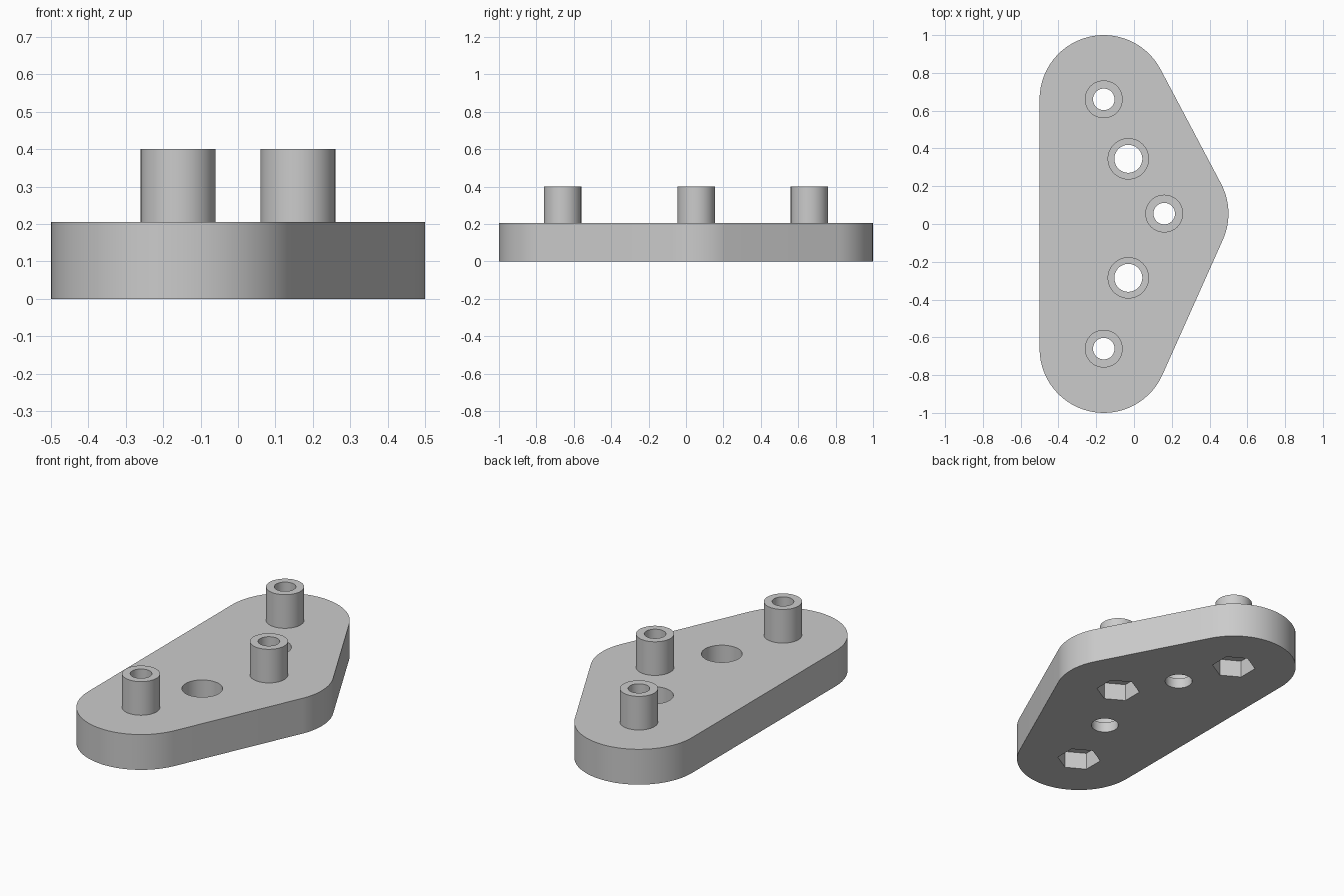
import bpy
import bmesh
from math import cos, sin, pi, atan2, tau

cube = bpy.data.objects.get("Cube")
if cube:
    bpy.data.objects.remove(cube, do_unlink=True)

THICK, TOP = 0.205, 0.40          # plate thickness, boss height
CORNER = 0.34                     # plate corner radius
LEDGE, POCKET = 0.06, 0.10        # counterbore floor, nut pocket depth
BOSSES = [(-0.16, -0.66), (0.16, 0.055), (-0.16, 0.66)]
SCREWS = [(-0.03, -0.285), (-0.03, 0.345)]

grey = bpy.data.materials.new("light_grey")
grey.use_nodes = True
colour = (0.6, 0.6, 0.6, 1)
grey.diffuse_color = colour
grey.node_tree.nodes["Principled BSDF"].inputs["Base Color"].default_value = colour


def prism(name, outline, z0, z1):
    """Extrude a closed outline between two heights."""
    bm = bmesh.new()
    face = bm.faces.new([bm.verts.new((x, y, z0)) for x, y in outline])
    side = bmesh.ops.extrude_face_region(bm, geom=[face])["geom"]
    moved = [v for v in side if isinstance(v, bmesh.types.BMVert)]
    bmesh.ops.translate(bm, verts=moved, vec=(0, 0, z1 - z0))
    bmesh.ops.recalc_face_normals(bm, faces=bm.faces)
    mesh = bpy.data.meshes.new(name)
    bm.to_mesh(mesh)
    bm.free()
    mesh.materials.append(grey)
    obj = bpy.data.objects.new(name, mesh)
    bpy.context.collection.objects.link(obj)
    return obj


def ring(centre, radius, count=64, turn=0.0):
    return [(centre[0] + radius * cos(turn + tau * i / count),
             centre[1] + radius * sin(turn + tau * i / count)) for i in range(count)]


def rounded_outline(centres, radius, steps=28):
    """Convex outline wrapped around equal circles, counter-clockwise."""
    points, n = [], len(centres)
    for i, (x, y) in enumerate(centres):
        px, py = centres[i - 1]
        nx, ny = centres[(i + 1) % n]
        start = atan2(y - py, x - px) - pi / 2
        sweep = (atan2(ny - y, nx - x) - pi / 2 - start) % tau
        for k in range(steps + 1):
            a = start + sweep * k / steps
            points.append((x + radius * cos(a), y + radius * sin(a)))
    return points


def combine(target, tool, operation):
    """Apply a boolean and discard the tool."""
    tool.hide_render = True
    mod = target.modifiers.new("shape", "BOOLEAN")
    mod.operation = operation
    mod.solver = "EXACT"
    mod.object = tool
    bpy.context.view_layer.objects.active = target
    bpy.ops.object.modifier_apply(modifier=mod.name)
    bpy.data.objects.remove(tool, do_unlink=True)


# Plate with rounded corners
plate = prism("mounting_plate", rounded_outline(BOSSES, CORNER), 0, THICK)

# Hollow bosses with hexagonal nut pockets underneath
for c in BOSSES:
    combine(plate, prism("boss", ring(c, 0.10), THICK / 2 + 0.03, TOP), "UNION")
    combine(plate, prism("bore", ring(c, 0.057), -0.1, TOP + 0.1), "DIFFERENCE")
    combine(plate, prism("nut_pocket", ring(c, 0.118, 6, pi / 2), -0.1, POCKET), "DIFFERENCE")

# Counterbored screw holes
for c in SCREWS:
    combine(plate, prism("screw_hole", ring(c, 0.074), -0.1, TOP), "DIFFERENCE")
    combine(plate, prism("counterbore", ring(c, 0.107), LEDGE, TOP), "DIFFERENCE")

# Smooth round walls, crisp edges
bpy.ops.object.select_all(action="DESELECT")
plate.select_set(True)
bpy.context.view_layer.objects.active = plate
bpy.ops.object.shade_smooth_by_angle(angle=pi / 6)
